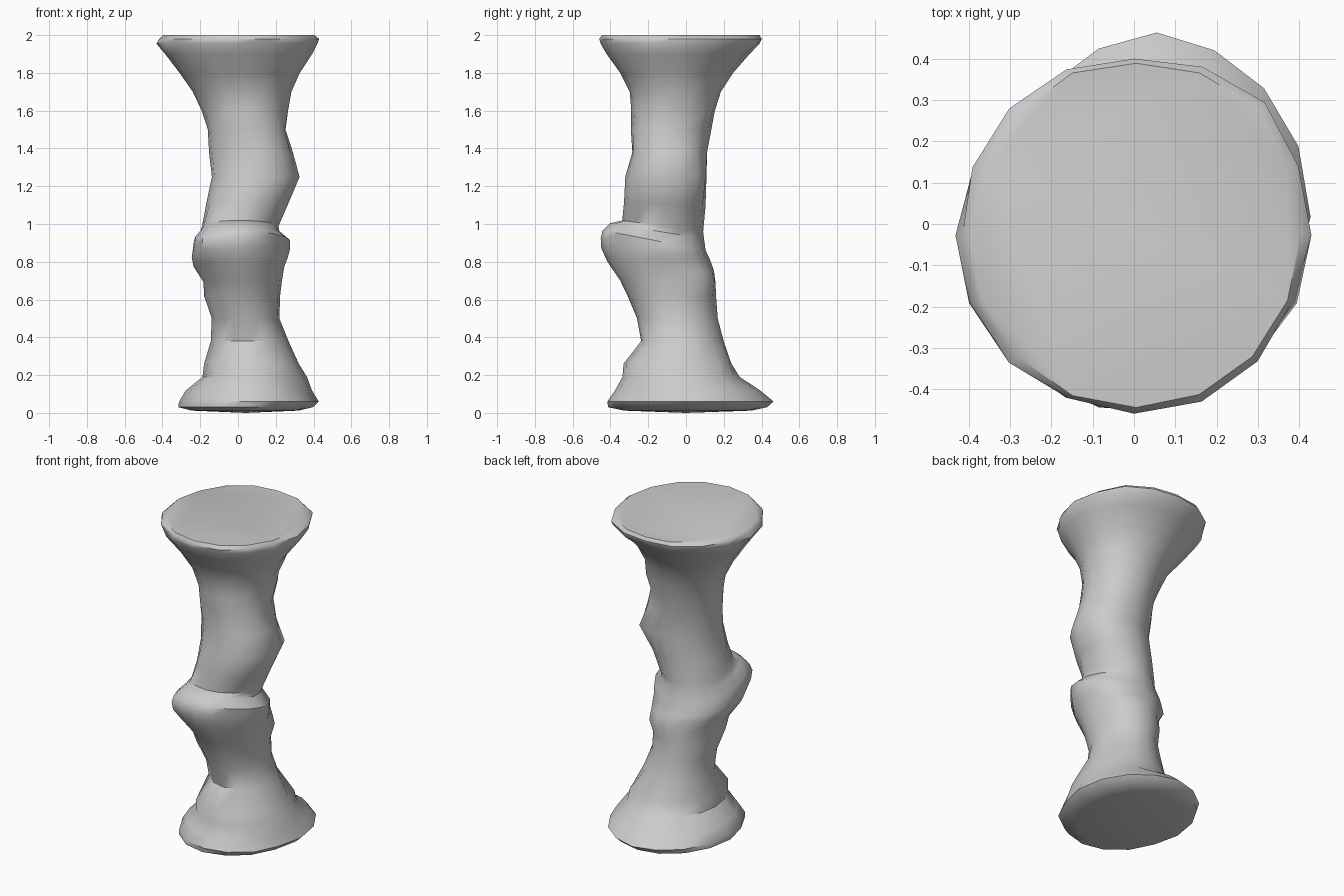
import bpy, bmesh, math, random

random.seed(4)
SIDES = 16

# Profile: height, x min, x max, y min, y max
RINGS = [
    (0.012, -0.24, 0.32, -0.33, 0.35),
    (0.03, -0.31, 0.39, -0.41, 0.43),
    (0.06, -0.31, 0.42, -0.42, 0.455),
    (0.12, -0.275, 0.395, -0.375, 0.39),
    (0.19, -0.19, 0.36, -0.33, 0.28),
    (0.26, -0.18, 0.325, -0.33, 0.24),
    (0.38, -0.145, 0.27, -0.235, 0.20),
    (0.50, -0.14, 0.22, -0.26, 0.165),
    (0.62, -0.175, 0.225, -0.305, 0.16),
    (0.70, -0.18, 0.23, -0.345, 0.15),
    (0.80, -0.23, 0.24, -0.415, 0.145),
    (0.86, -0.24, 0.265, -0.445, 0.135),
    (0.91, -0.24, 0.275, -0.455, 0.125),
    (0.955, -0.235, 0.275, -0.44, 0.105),
    (1.00, -0.20, 0.215, -0.40, 0.095),
    (1.025, -0.19, 0.215, -0.335, 0.09),
    (1.12, -0.165, 0.265, -0.33, 0.10),
    (1.25, -0.14, 0.32, -0.325, 0.105),
    (1.38, -0.15, 0.29, -0.29, 0.11),
    (1.50, -0.16, 0.265, -0.295, 0.13),
    (1.60, -0.19, 0.265, -0.285, 0.15),
    (1.70, -0.24, 0.285, -0.295, 0.18),
    (1.80, -0.31, 0.325, -0.345, 0.25),
    (1.90, -0.39, 0.39, -0.42, 0.335),
    (1.955, -0.425, 0.42, -0.45, 0.395),
    (1.98, -0.42, 0.42, -0.455, 0.40),
    (2.0, -0.39, 0.40, -0.44, 0.39),
]

# Carved dents and bumps: angle (degrees), height, depth, angular width, height width
MARKS = [
    (15, 1.47, -0.025, 22, 0.07),
    (250, 1.40, -0.02, 22, 0.10),
    (45, 0.40, -0.025, 20, 0.06),
    (45, 0.28, 0.025, 20, 0.05),
    (235, 0.22, 0.03, 18, 0.05),
    (45, 1.25, 0.035, 25, 0.08),
    (315, 0.90, -0.04, 20, 0.08),
    (225, 0.90, 0.03, 22, 0.10),
    (48, 0.74, 0.045, 25, 0.06),
    (45, 1.62, 0.02, 22, 0.06),
    (45, 1.95, 0.025, 20, 0.06),
]


def mark_offset(angle, z):
    total = 0
    for a, h, d, wa, wz in MARKS:
        da = (angle - a + 180) % 360 - 180
        total += d * math.exp(-(da / wa) ** 2 - ((z - h) / wz) ** 2)
    return total


# Twisted column lofted through the rings
bm = bmesh.new()
loops = []
for z, x0, x1, y0, y1 in RINGS:
    cx, cy, rx, ry = (x0 + x1) / 2, (y0 + y1) / 2, (x1 - x0) / 2, (y1 - y0) / 2
    loop = []
    for i in range(SIDES):
        ang = 360 * i / SIDES
        t = math.radians(ang)
        k = mark_offset(ang, z)
        j = 1.005 + random.uniform(-0.018, 0.018)
        x = cx + math.cos(t) * (rx * j + k)
        y = cy + math.sin(t) * (ry * j + k)
        # the middle collar leans down towards the back
        lean = 0.2 * math.exp(-((z - 0.93) / 0.16) ** 2)
        loop.append(bm.verts.new((x, y, z - lean * (y + 0.38))))
    loops.append(loop)
for a, b in zip(loops, loops[1:]):
    for i in range(SIDES):
        n = (i + 1) % SIDES
        bm.faces.new((a[i], a[n], b[n], b[i]))

# Caps, the bottom slightly domed
bm.faces.new(loops[-1])
foot = bm.verts.new((0.04, 0.0, 0.0))
for i in range(SIDES):
    bm.faces.new((loops[0][(i + 1) % SIDES], loops[0][i], foot))
bmesh.ops.recalc_face_normals(bm, faces=bm.faces)

mesh = bpy.data.meshes.new("stone_column")
bm.to_mesh(mesh)
bm.free()
column = bpy.data.objects.new("stone_column", mesh)
bpy.context.collection.objects.link(column)

grey = bpy.data.materials.new("plain grey")
grey.diffuse_color = (0.6, 0.6, 0.6, 1)
mesh.materials.append(grey)

bpy.context.view_layer.objects.active = column
column.select_set(True)
bpy.ops.object.shade_smooth_by_angle(angle=math.radians(40))
